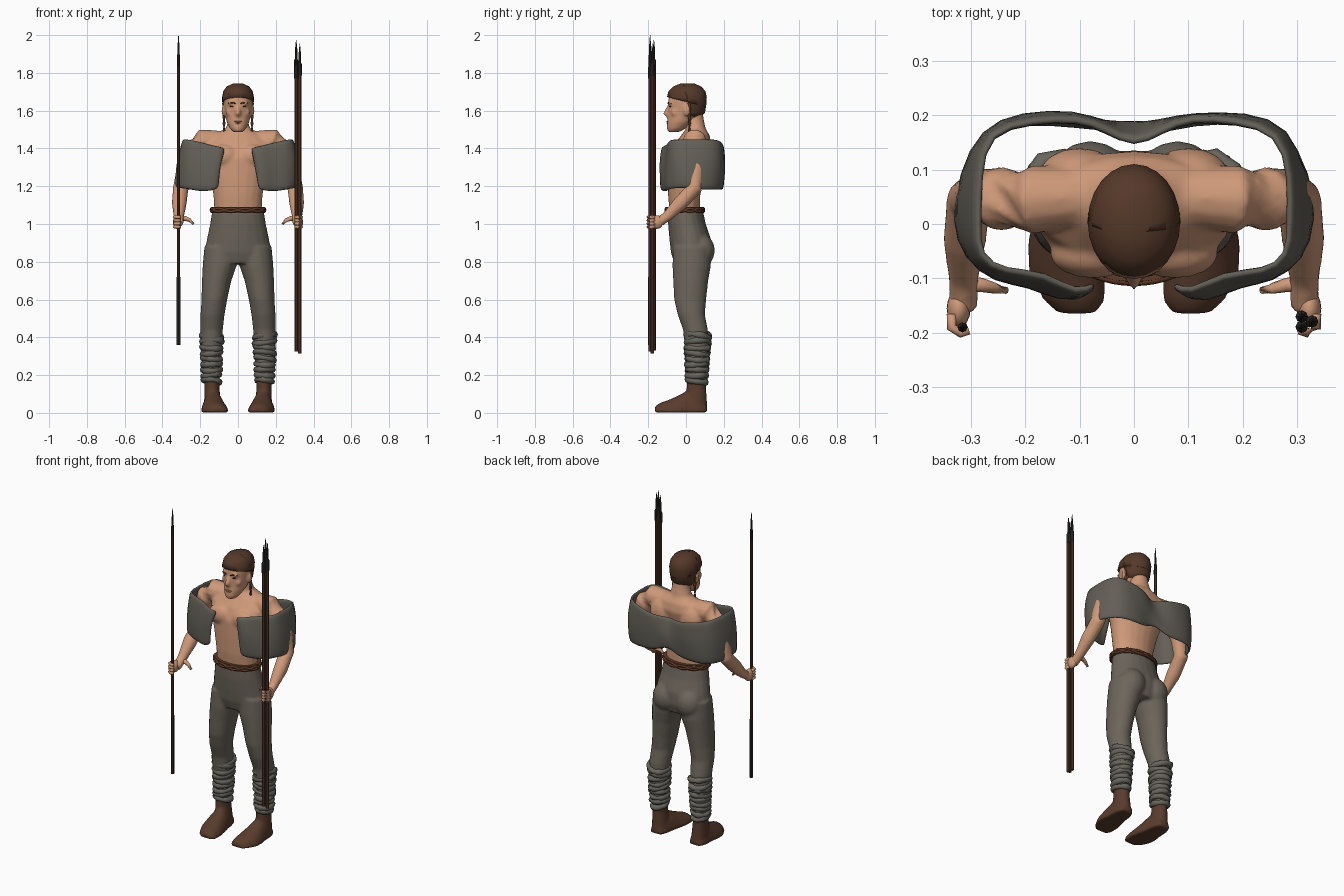
import bpy, bmesh, math, random
from mathutils import Vector, Matrix

random.seed(4)
if "Cube" in bpy.data.objects:
    bpy.data.objects.remove(bpy.data.objects["Cube"])


def material(name, r, g, b):
    m = bpy.data.materials.new(name)
    m.use_nodes = True
    m.diffuse_color = (r, g, b, 1)
    bsdf = next(n for n in m.node_tree.nodes if n.type == 'BSDF_PRINCIPLED')
    bsdf.inputs["Base Color"].default_value = (r, g, b, 1)
    return m


skin = material("skin", .62, .32, .19)
lip = material("lip_skin", .45, .2, .13)
hair = material("dark_brown_hair", .09, .04, .022)
cloth = material("trouser_cloth", .15, .13, .105)
wool = material("mantle_wool", .125, .115, .095)
wrap = material("leg_wrap_cloth", .14, .13, .11)
leather = material("boot_leather", .1, .045, .025)
strap = material("belt_leather", .12, .045, .022)
wood = material("spear_wood", .1, .043, .025)
iron = material("dark_iron", .03, .025, .022)


def loft(bm, rings, n=16, closed=False):
    """Skin elliptical rings given as (centre, u axis, v axis)."""
    rows = []
    for c, u, v in rings:
        rows.append([bm.verts.new(c + u * math.cos(a) + v * math.sin(a))
                     for a in (2 * math.pi * i / n for i in range(n))])
    pairs = list(zip(rows, rows[1:])) + ([(rows[-1], rows[0])] if closed else [])
    for a, b in pairs:
        for i in range(n):
            j = (i + 1) % n
            bm.faces.new((a[i], a[j], b[j], b[i]))
    if not closed:
        bm.faces.new(rows[0])
        bm.faces.new(rows[-1])


def stack(bm, secs, n=20, s=1):
    """Horizontal ellipses: x, y, z, x radius, y radius."""
    loft(bm, [(Vector((s * x, y, z)), Vector((rx, 0, 0)), Vector((0, ry, 0)))
              for x, y, z, rx, ry in secs], n)


def tube(bm, pts, s=1, n=12, closed=False):
    """Round tube along x, y, z, radius points."""
    p = [Vector((s * q[0], q[1], q[2])) for q in pts]
    rings, k = [], len(p)
    for i in range(k):
        a, b = (p[i - 1], p[(i + 1) % k]) if closed else (p[max(i - 1, 0)], p[min(i + 1, k - 1)])
        d = (b - a).normalized()
        ref = Vector((0, 0, 1)) if closed else Vector((1, 0, 0)) if abs(d.x) < .8 else Vector((0, 1, 0))
        u = d.cross(ref).normalized()
        rings.append((p[i], u * pts[i][3], d.cross(u) * pts[i][3]))
    loft(bm, rings, n, closed)


def ball(bm, x, y, z, rx, ry, rz):
    bmesh.ops.create_uvsphere(bm, u_segments=16, v_segments=10, radius=1,
                              matrix=Matrix.Translation((x, y, z)) @ Matrix.Diagonal((rx, ry, rz, 1)))


def finish(name, bm, mat, smooth=True, blend=False):
    bmesh.ops.recalc_face_normals(bm, faces=bm.faces)
    me = bpy.data.meshes.new(name)
    bm.to_mesh(me)
    bm.free()
    me.materials.append(mat)
    ob = bpy.data.objects.new(name, me)
    bpy.context.collection.objects.link(ob)
    for f in me.polygons:
        f.use_smooth = smooth
    if blend:  # fuse overlapping volumes into one soft surface
        r = ob.modifiers.new("fuse", 'REMESH')
        r.mode, r.voxel_size, r.use_smooth_shade = 'VOXEL', .008, True
        sm = ob.modifiers.new("soften", 'SMOOTH')
        sm.factor, sm.iterations = .5, 6
    return ob


SIDES = ((1, "left"), (-1, "right"))

# Torso, neck and arms
bm = bmesh.new()
stack(bm, [(0, -.005, 1.04, .125, .08), (0, -.01, 1.15, .13, .085), (0, 0, 1.25, .15, .096),
           (0, .012, 1.35, .18, .106), (0, .035, 1.42, .19, .1), (0, .05, 1.47, .14, .075),
           (0, .052, 1.505, .065, .052), (0, .045, 1.55, .052, .05), (0, .035, 1.62, .05, .05)])
for s, side in SIDES:
    ball(bm, s * .075, -.055, 1.36, .08, .045, .06)
    ball(bm, s * .1, .09, 1.38, .075, .05, .085)
    tube(bm, [(.1, .05, 1.44, .055), (.19, .045, 1.44, .064), (.24, .045, 1.4, .06), (.28, .055, 1.29, .047),
              (.303, .045, 1.19, .042), (.311, -.03, 1.11, .04), (.313, -.1, 1.04, .028),
              (.313, -.13, 1.02, .027), (.315, -.155, 1.005, .028)], s)
finish("torso_and_arms", bm, skin, blend=True)

# Hands: curled fingers and an inward thumb
for s, side in SIDES:
    bm = bmesh.new()
    ball(bm, s * .322, -.155, 1.01, .022, .035, .036)
    for z in (.985, 1.002, 1.019, 1.036):
        tube(bm, [(.335, -.165, z, .009), (.335, -.19, z, .009), (.318, -.2, z, .009), (.303, -.195, z, .008)], s, 8)
    tube(bm, [(.31, -.11, 1.03, .016), (.28, -.112, 1.03, .013), (.255, -.118, 1.02, .01), (.235, -.122, 1.0, .007)], s, 8)
    finish(side + "_hand", bm, skin)

# Head with jaw, nose and ears
skull = [(0, -.065, 1.487, .025, .03), (0, -.052, 1.505, .043, .05), (0, -.028, 1.54, .06, .072),
         (0, -.002, 1.58, .069, .094), (0, .002, 1.62, .074, .097), (0, .004, 1.66, .077, .098),
         (0, .005, 1.695, .07, .09), (0, .007, 1.72, .052, .066), (0, .008, 1.735, .02, .03)]
bm = bmesh.new()
stack(bm, skull, 24)
tube(bm, [(0, -.088, 1.625, .009), (0, -.1, 1.605, .011), (0, -.108, 1.585, .014), (0, -.098, 1.573, .011)], 1, 10)
ball(bm, 0, -.088, 1.5, .018, .014, .014)
for s, side in SIDES:
    ball(bm, s * .079, .005, 1.6, .009, .017, .03)
    ball(bm, s * .045, -.06, 1.59, .02, .02, .02)
    ball(bm, s * .03, -.082, 1.64, .025, .012, .009)
finish("head", bm, skin, blend=True)

bm = bmesh.new()
ball(bm, 0, -.095, 1.542, .021, .009, .004)
ball(bm, 0, -.095, 1.534, .018, .009, .004)
finish("lips", bm, lip)
for s, side in SIDES:
    bm = bmesh.new()
    ball(bm, s * .03, -.083, 1.622, .012, .007, .004)
    finish(side + "_eye", bm, iron)
    bm = bmesh.new()
    tube(bm, [(.014, -.096, 1.638, .003), (.032, -.092, 1.643, .004), (.05, -.078, 1.639, .003)], s, 6)
    finish(side + "_eyebrow", bm, hair)

# Hair: crown and nape cut from an enlarged skull
cuts = {"hair_crown": [((0, -.1, 1.672), (0, .25, 1))],
        "hair_nape": [((0, .022, 1.6), (0, 1, .25)), ((0, .08, 1.555), (0, .3, 1))]}
for name, planes in cuts.items():
    bm = bmesh.new()
    stack(bm, [(x, y, z + .008, rx + .008, ry + .008) for x, y, z, rx, ry in skull], 24)
    for co, no in planes:
        cut = bmesh.ops.bisect_plane(bm, geom=bm.verts[:] + bm.edges[:] + bm.faces[:], plane_co=co,
                                     plane_no=no, clear_inner=True)
        rim = [e for e in cut["geom_cut"] if isinstance(e, bmesh.types.BMEdge)]
        bmesh.ops.holes_fill(bm, edges=rim)
    ob = finish(name, bm, hair)
    ob.data.shade_smooth()
for s, side in SIDES:
    bm = bmesh.new()
    tube(bm, [(.074, .018, 1.64 - .018 * i, .011 - .004 * (i % 2) - .0005 * i) for i in range(10)], s, 8)
    finish(side + "_braid", bm, hair)

# Trousers
bm = bmesh.new()
stack(bm, [(0, -.003, 1.07, .137, .093), (0, .005, 1.0, .148, .1), (0, .022, .92, .165, .11),
           (0, .028, .85, .176, .108), (0, .028, .79, .165, .09)])
for s, side in SIDES:
    ball(bm, s * .08, .075, .86, .08, .078, .09)
    stack(bm, [(.09, .032, .88, .088, .1), (.097, .03, .78, .09, .102), (.113, .025, .7, .078, .093),
               (.125, .022, .6, .068, .085), (.135, .028, .52, .064, .072), (.14, .05, .44, .06, .066),
               (.142, .06, .32, .056, .062), (.14, .055, .17, .042, .05)], 20, s)
finish("trousers", bm, cloth, blend=True)

# Belt with a twisted cord over it
bm = bmesh.new()
stack(bm, [(0, -.006, 1.058, .144, .102), (0, -.006, 1.09, .142, .1)], 32)
finish("belt", bm, strap, False)
bm = bmesh.new()
for phase in (0, math.pi):
    ts = [2 * math.pi * i / 48 for i in range(48)]
    tube(bm, [(.143 * math.cos(t), -.006 + .101 * math.sin(t), 1.074 + .009 * math.sin(6 * t + phase), .007)
              for t in ts], 1, 6, True)
finish("belt_cord", bm, strap)

# Leg wraps: uneven tilted coils
for s, side in SIDES:
    bm = bmesh.new()
    for k in range(9):
        f = k / 8
        tx, ty = random.uniform(-.2, .2), random.uniform(-.2, .2)
        pts = []
        for i in range(18):
            t = 2 * math.pi * i / 18
            x, y = (.04 + .012 * f) * math.cos(t), (.046 + .013 * f) * math.sin(t)
            pts.append((.14 + x, .056 + .006 * f + y, .17 + .235 * f + tx * x + ty * y,
                        .017 + random.uniform(-.004, .003)))
        tube(bm, pts, s, 8, True)
    finish(side + "_leg_wrap", bm, wrap)

# Boots
for s, side in SIDES:
    bm = bmesh.new()
    stack(bm, [(.138, .055, .19, .042, .05), (.138, .055, .13, .04, .052), (.135, .052, .06, .045, .06),
               (.133, .05, .012, .05, .064)], 16, s)
    loft(bm, [(Vector((s * x, y, 0)), Vector((rx, 0, 0)), Vector((0, 0, h))) for x, y, rx, h in
              [(.133, .11, .035, .05), (.133, .07, .052, .09), (.13, .01, .058, .12), (.128, -.04, .068, .093),
               (.122, -.09, .072, .07), (.11, -.14, .058, .052), (.104, -.165, .036, .034)]], 20)
    for v in bm.verts:
        v.co.z = max(v.co.z, .002)
    ob = finish(side + "_boot", bm, leather, blend=True)

# Shoulder mantle: open drape, columns from back centre to front edge
half = [(0, .145, 1.39, 0, .175, 1.22), (.05, .17, 1.4, .05, .175, 1.2), (.1, .193, 1.41, .1, .185, 1.18),
        (.19, .192, 1.43, .2, .19, 1.18), (.265, .17, 1.45, .275, .165, 1.18), (.283, .09, 1.45, .315, .09, 1.18),
        (.288, 0, 1.45, .325, .01, 1.19), (.282, -.06, 1.45, .305, -.06, 1.19), (.235, -.088, 1.445, .25, -.1, 1.18),
        (.165, -.092, 1.425, .19, -.1, 1.17), (.1, -.128, 1.41, .145, -.13, 1.175), (.065, -.105, 1.405, .105, -.125, 1.185)]
cols = [(-c[0], c[1], c[2], -c[3], c[4], c[5]) for c in half[:0:-1]] + half
bm = bmesh.new()
grid, rows = [], 6
for i, c in enumerate(cols):
    top, low = Vector(c[:3]), Vector(c[3:])
    line = []
    for r in range(rows + 1):
        t = r / rows
        p = top.lerp(low, t)
        out = Vector((p.x, p.y - .04, 0)).normalized()
        bulge = .012 * math.sin(math.pi * t) + .005 * math.sin(5 * t + 2.1 * i)
        line.append(bm.verts.new(p + out * bulge))
    grid.append(line)
for a, b in zip(grid, grid[1:]):
    for r in range(rows):
        bm.faces.new((a[r], a[r + 1], b[r + 1], b[r]))
ob = finish("shoulder_mantle", bm, wool)
sol = ob.modifiers.new("thickness", 'SOLIDIFY')
sol.thickness, sol.offset = .018, 0
sub = ob.modifiers.new("soften", 'SUBSURF')
sub.levels = sub.render_levels = 1


# Spears
def spear(name, x, y, low, high, r, butt=0):
    bm = bmesh.new()
    tube(bm, [(x, y, low, r), (x, y, high - .15, r)], 1, 8)
    finish(name + "_shaft", bm, wood, False)
    bm = bmesh.new()
    tube(bm, [(x, y, high - .17, r * 1.15), (x, y, high - .11, r * 1.1), (x, y, high - .1, r * .7),
              (x, y, high - .05, r * .6), (x, y, high, .001)], 1, 8)
    finish(name + "_tip", bm, iron, False)
    if butt:
        bm = bmesh.new()
        tube(bm, [(x, y, low, r * 1.25), (x, y, butt, r * 1.25)], 1, 8)
        finish(name + "_butt", bm, iron, False)


spear("right_spear", -.315, -.19, .36, 2, .008, .72)
spear("left_spear_a", .308, -.17, .33, 1.975, .01)
spear("left_spear_b", .327, -.179, .315, 1.955, .01)
spear("left_spear_c", .308, -.189, .325, 1.94, .01)
